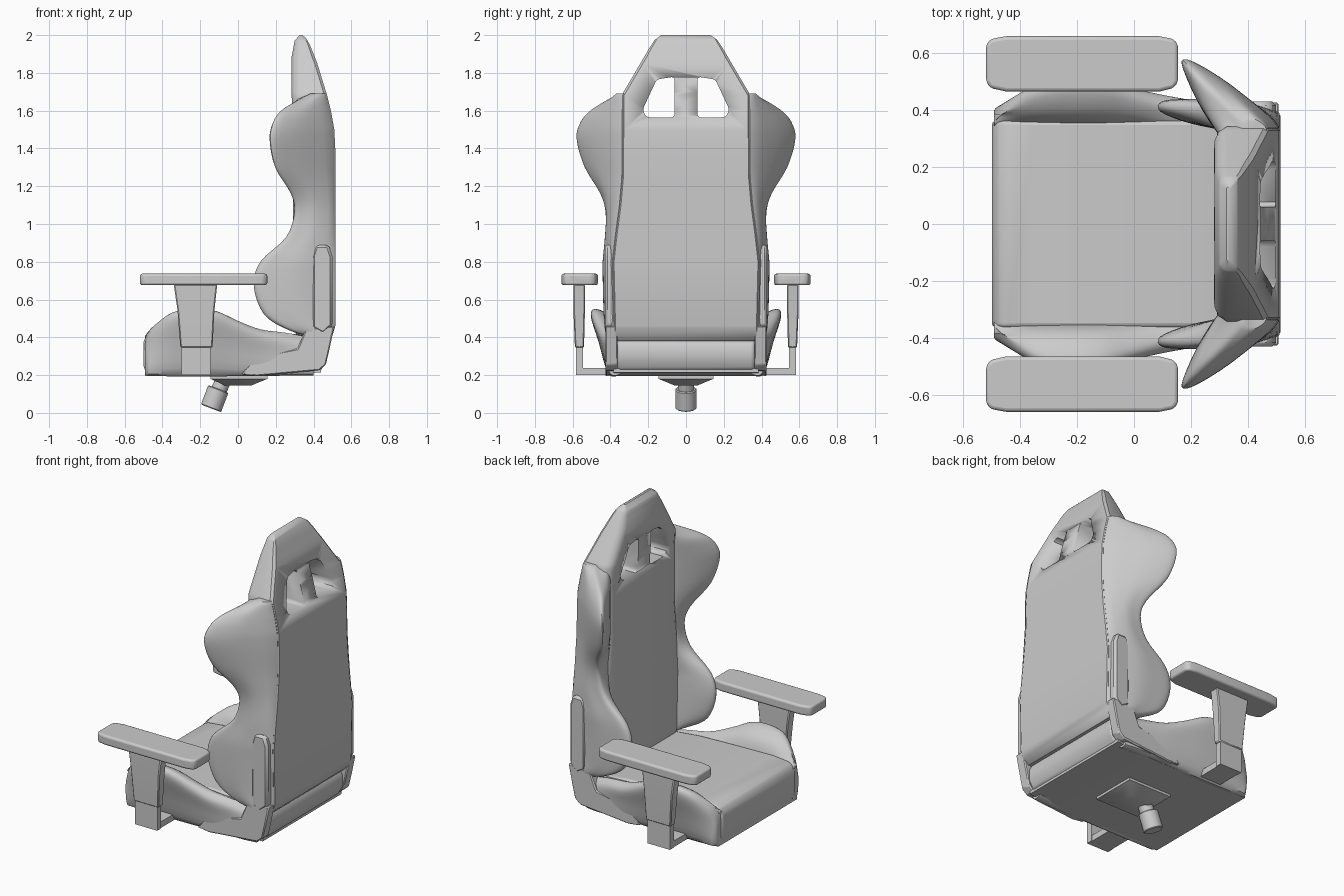
import bpy, bmesh, math
from mathutils import Vector, Matrix

if "Cube" in bpy.data.objects:
    bpy.data.objects.remove(bpy.data.objects["Cube"])


def finish(name, bm, bevel=0, mirror=False, segs=3):
    bmesh.ops.recalc_face_normals(bm, faces=bm.faces)
    me = bpy.data.meshes.new(name)
    bm.to_mesh(me)
    bm.free()
    ob = bpy.data.objects.new(name, me)
    bpy.context.collection.objects.link(ob)
    bpy.ops.object.select_all(action='DESELECT')
    bpy.context.view_layer.objects.active = ob
    ob.select_set(True)
    bpy.ops.object.shade_smooth_by_angle(angle=math.radians(35))
    if bevel:
        m = ob.modifiers.new("bevel", 'BEVEL')
        m.width, m.segments, m.limit_method = bevel, segs, 'ANGLE'
    if mirror:
        m = ob.modifiers.new("mirror", 'MIRROR')
        m.use_axis = (False, True, False)
    return ob


def loft(name, rings, **kw):
    bm = bmesh.new()
    vs = [[bm.verts.new(p) for p in r] for r in rings]
    n = len(vs[0])
    for a, b in zip(vs, vs[1:]):
        for i in range(n):
            bm.faces.new((a[i], a[(i + 1) % n], b[(i + 1) % n], b[i]))
    bm.faces.new(vs[0])
    bm.faces.new(vs[-1])
    return finish(name, bm, **kw)


def prism(name, pts, lo, hi, axis='y', **kw):
    put = {'x': lambda a, b, c: (c, a, b), 'y': lambda a, b, c: (a, c, b),
           'z': lambda a, b, c: (a, b, c)}[axis]
    return loft(name, [[put(a, b, c) for a, b in pts] for c in (lo, hi)], **kw)


def rect(a0, a1, b0, b1):
    return [(a0, b0), (a1, b0), (a1, b1), (a0, b1)]


def catmull(p, u):
    a, b, c, d = p
    return 0.5 * (2 * b + (c - a) * u + (2 * a - 5 * b + 4 * c - d) * u * u
                  + (3 * b - a - 3 * c + d) * u ** 3)


def stations(rows, sub):
    """Smoothly refine a table of section parameters."""
    rows = [Vector(r) for r in rows]
    ext = [rows[0]] + rows + [rows[-1]]
    out = [catmull(ext[i:i + 4], k / sub) for i in range(len(rows) - 1) for k in range(sub)]
    return out + [rows[-1]]


def smooth_ring(pts, sub=4):
    pts = [Vector(p) for p in pts]
    n = len(pts)
    return [catmull([pts[(i + j - 1) % n] for j in range(4)], k / sub)
            for i in range(n) for k in range(sub)]


def lerp_table(tab, z):
    for (z0, a), (z1, b) in zip(tab, tab[1:]):
        if z <= z1:
            return a + (b - a) * max(0, (z - z0) / (z1 - z0))
    return tab[-1][1]


# backrest panel: half width, front and rear depth by height
half_w = [(0.38, .385), (0.8, .395), (0.95, .378), (1.1, .358), (1.25, .345), (1.68, .342),
          (1.93, .195), (1.975, .165), (2.0, .13)]
rear_x = [(0.38, .47), (0.41, .50), (0.46, .515), (1.4, .515), (1.5, .51), (1.6, .492), (1.68, .472),
          (1.85, .42), (1.95, .38), (1.985, .36), (2.0, .34)]
front_x = [(0.38, .32), (0.45, .295), (1.6, .29), (1.7, .282), (1.88, .283), (1.97, .30), (2.0, .325)]
rings = []
for z in sorted({z for t in (half_w, rear_x, front_x) for z, _ in t}):
    w, b, f = (lerp_table(t, z) for t in (half_w, rear_x, front_x))
    c = min(.035, (b - f) * .3)
    half = [(b, w - c * .4), (b - c * .4, w), (f + c * 1.2, w), (f + c * .4, w - c * .5), (f, w - c * 1.4)]
    rings.append([(x, y, z) for x, y in half] + [(x, -y, z) for x, y in reversed(half)])
back = loft("backrest", rings)

# two belt openings through the headrest
cutter = prism("belt_opening_cutter", [(.06, 1.565), (.21, 1.565), (.23, 1.605), (.155, 1.765), (.06, 1.78)],
               .1, .7, axis='x', bevel=.018, mirror=True)
m = back.modifiers.new("openings", 'BOOLEAN')
m.operation, m.object, m.solver = 'DIFFERENCE', cutter, 'EXACT'
bpy.context.view_layer.objects.active = back
bpy.ops.object.modifier_apply(modifier=m.name)
bpy.data.objects.remove(cutter)

# side wings of the backrest: height, tip depth, tip side offset
rings = []
for z, x, y in stations([(.405, .37, .40), (.44, .26, .42), (.52, .14, .43), (.67, .087, .435),
                         (.80, .12, .435), (.93, .25, .425), (1.06, .292, .425), (1.16, .275, .455),
                         (1.30, .195, .54), (1.45, .167, .583), (1.54, .185, .562), (1.60, .225, .51),
                         (1.65, .30, .43), (1.69, .37, .35)], 4):
    w, b = lerp_table(half_w, z), lerp_table(rear_x, z) - .004
    rings.append([(p.x, p.y, z) for p in smooth_ring([
        (b, w - .005), (b * .6 + x * .4, w * .6 + y * .4 + .026), (x * .75 + b * .25, w * .2 + y * .8 + .012),
        (x + .012, y - .004), (x + .006, y - .04), (x * .5 + .155, (w + y) / 2 - .06),
        (.33, w - .06), (.42, w - .06)])])
loft("backrest_wing", rings, mirror=True)

# seat cushion and base plate
prism("seat", [(-.485, .2), (-.5, .25), (-.5, .375), (-.487, .41), (-.46, .432), (-.35, .442), (-.1, .437),
               (.15, .43), (.4, .405), (.45, .385), (.47, .35), (.47, .28), (.44, .225), (.2, .2)],
      -.365, .365, bevel=.022)
prism("base_plate", [(-.49, .195), (.2, .195), (.44, .215), (.44, .235), (-.49, .23)], -.385, .385)

# seat side bolsters: x, top height, outer offset
rings = []
for x, t, y in stations([(-.492, .385, .375), (-.48, .42, .40), (-.44, .465, .435), (-.35, .53, .485),
                         (-.24, .55, .503), (-.12, .54, .50), (0, .487, .475), (.12, .44, .45),
                         (.25, .42, .425), (.4, .39, .40)], 4):
    m = (t + .21) / 2
    rings.append([(x, p.x, p.y) for p in smooth_ring([
        (.34, .215), (min(.41, y), .205), (.2 + y / 2 + .012, m), (y, t - .035), (y - .03, t),
        (.385, t * .6 + .17), (.345, .40), (.33, .3)])])
loft("seat_bolster", rings, mirror=True)

# armrests: pad, sleeve, post and crossbar
prism("armrest_pad", [(-.52, .50), (-.505, .478), (-.45, .466), (.09, .466), (.14, .478), (.155, .50),
                      (.155, .63), (.14, .65), (.09, .66), (-.45, .66), (-.505, .65), (-.52, .63)],
      .676, .737, axis='z', bevel=.014, mirror=True)
loft("armrest_sleeve", [[(x, y, z) for x, y in rect(*r)] for z, r in (
    (.345, (-.305, -.135, .54, .588)), (.54, (-.32, -.125, .535, .596)), (.68, (-.34, -.11, .535, .596)))],
     bevel=.006, mirror=True, segs=1)
prism("armrest_post", rect(-.298, -.145, .545, .583), .2, .36, axis='z', mirror=True)
prism("armrest_crossbar", rect(-.295, -.15, .2, .238), .3, .583, mirror=True)

# hinge brackets and covers
prism("hinge_bracket", [(.51, .46), (.36, .445), (.315, .34), (.09, .295), (.02, .205), (.1, .195), (.43, .225),
                        (.465, .255), (.485, .34)], .362, .427, bevel=.006, mirror=True, segs=1)
prism("hinge_cover", [(.41, .89), (.48, .89), (.5, .83), (.5, .46), (.45, .415), (.39, .45), (.39, .83)],
      .37, .43, bevel=.014, mirror=True, segs=1)

# mechanism housing and tilt knob under the seat
loft("mechanism_housing", [[(x, y, z) for x, y in rect(*r)] for z, r in (
    (.145, (-.07, .07, -.06, .06)), (.18, (-.145, .155, -.145, .145)), (.2, (-.145, .155, -.145, .145)))])


def rod(name, a, b, r, n):
    a, b = Vector(a), Vector(b)
    bm = bmesh.new()
    rot = (b - a).to_track_quat('Z', 'Y').to_matrix().to_4x4()
    bmesh.ops.create_cone(bm, cap_ends=True, segments=n, radius1=r, radius2=r, depth=(b - a).length,
                          matrix=Matrix.Translation((a + b) / 2) @ rot)
    finish(name, bm, bevel=.005, segs=1)


rod("knob_stem", (-.07, 0, .19), (-.11, 0, .10), .042, 20)
rod("tilt_knob", (-.104, 0, .127), (-.143, 0, .024), .057, 14)
